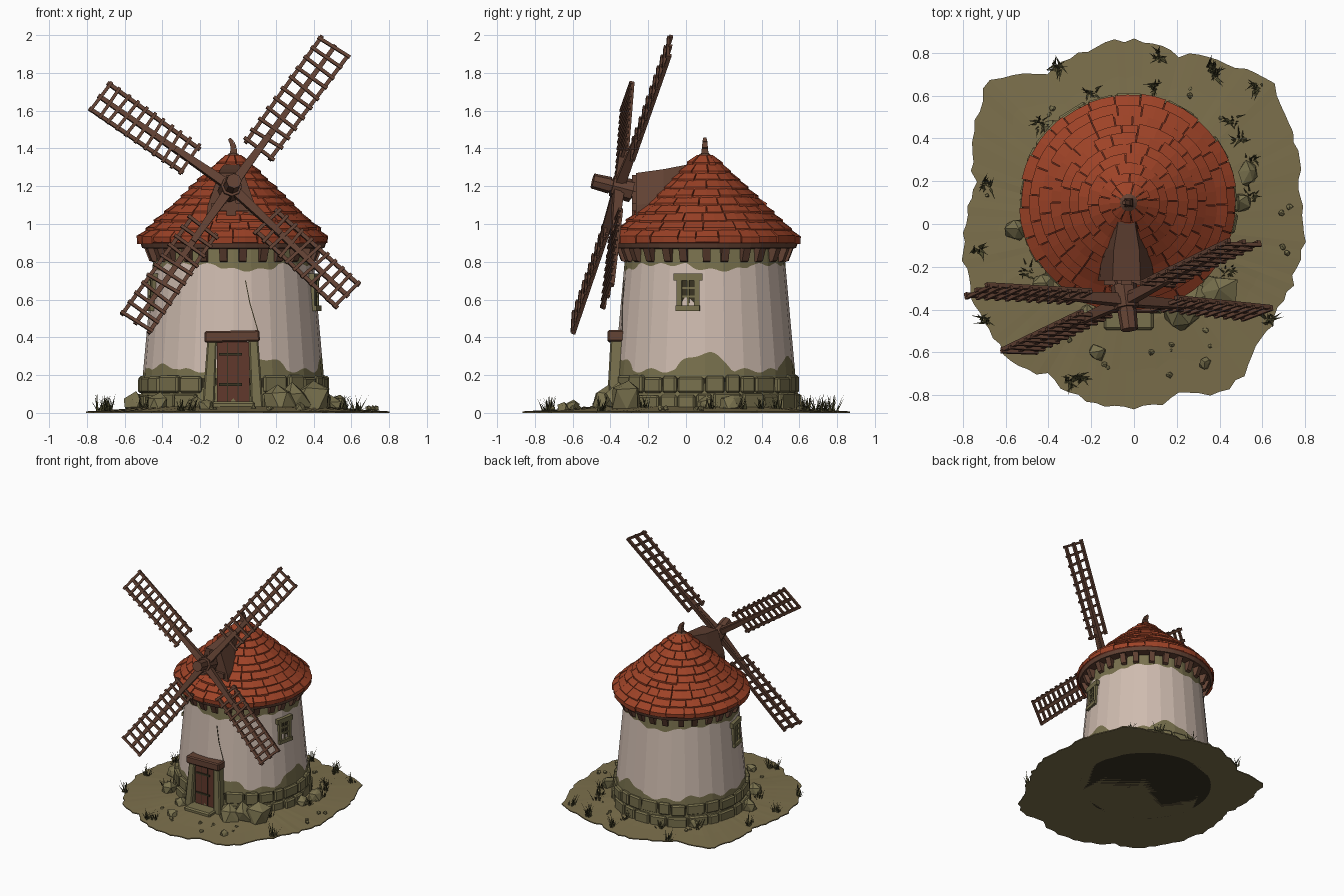
import bpy, bmesh, math, random
from mathutils import Vector, Matrix

random.seed(4)
if "Cube" in bpy.data.objects:
    bpy.data.objects.remove(bpy.data.objects["Cube"])

CX, CY = -0.025, 0.1          # tower axis
FRONT = -math.pi / 2
TAU = math.tau


def material(name, rgb):
    m = bpy.data.materials.new(name)
    m.use_nodes = True
    m.diffuse_color = (*rgb, 1)
    node = m.node_tree.nodes["Principled BSDF"]
    node.inputs["Base Color"].default_value = (*rgb, 1)
    node.inputs["Roughness"].default_value = 0.9
    return m


PLASTER = material("plaster", (0.62, 0.5, 0.43))
STONE = material("olive stone", (0.19, 0.165, 0.075))
GAP = material("dark joints", (0.04, 0.033, 0.016))
EARTH = material("earth", (0.2, 0.16, 0.072))
GRASS = material("grass", (0.07, 0.065, 0.025))
TILE = material("red tile", (0.34, 0.055, 0.02))
UNDER = material("dark red", (0.11, 0.02, 0.01))
WOOD = material("brown wood", (0.125, 0.055, 0.034))
DOOR = material("door wood", (0.12, 0.04, 0.025))


def finish(name, bm, *mats, recalc=True, bevel=0):
    if recalc:
        bmesh.ops.recalc_face_normals(bm, faces=bm.faces)
    mesh = bpy.data.meshes.new(name)
    bm.to_mesh(mesh)
    bm.free()
    ob = bpy.data.objects.new(name, mesh)
    bpy.context.collection.objects.link(ob)
    for m in mats:
        mesh.materials.append(m)
    if bevel:
        mod = ob.modifiers.new("bevel", 'BEVEL')
        mod.width, mod.segments = bevel, 1
    return ob


def hexa(bm, pts, mat=0):
    """Solid from two matching quads."""
    v = [bm.verts.new(p) for p in pts]
    quads = [v[:4], v[4:]] + [[v[i], v[(i + 1) % 4], v[(i + 1) % 4 + 4], v[i + 4]] for i in range(4)]
    for q in quads:
        bm.faces.new(q).material_index = mat


def polar(a, r, z):
    return Vector((CX + r * math.cos(a), CY + r * math.sin(a), z))


def wedge(bm, a0, a1, section, mat=0):
    hexa(bm, [polar(a, r, z) for a in (a0, a1) for r, z in section], mat)


def block(bm, a0, a1, r0, r1, z0, z1, mat=0):
    wedge(bm, a0, a1, [(r0, z0), (r1, z0), (r1, z1), (r0, z1)], mat)


def bar(bm, p0, p1, w, h, up=(0, 1, 0), taper=1, mat=0):
    p0, p1 = Vector(p0), Vector(p1)
    d = (p1 - p0).normalized()
    s = d.cross(Vector(up)).normalized()
    t = s.cross(d)
    hexa(bm, [p + (s * i * w + t * j * h) * k / 2 for p, k in ((p0, 1), (p1, taper))
              for i, j in ((-1, -1), (1, -1), (1, 1), (-1, 1))], mat)


def lathe(name, profile, mats, n=48):
    bm = bmesh.new()
    rings = [[bm.verts.new(polar(TAU * i / n, r, z)) for i in range(n)] for r, z in profile]
    for lo, hi in zip(rings, rings[1:]):
        for i in range(n):
            bm.faces.new((lo[i], lo[(i + 1) % n], hi[(i + 1) % n], hi[i]))
    bm.faces.new(rings[0])
    bm.faces.new(rings[-1])
    return finish(name, bm, *mats)


# Ground: ragged patch rising gently toward the tower
RADII = [.8, .8, .86, .92, .87, .82, .87, .84, .81, .96, .87, .77,
         .79, .82, .84, .86, .82, .85, .87, .83, .9, .82, .79, .79]
bm = bmesh.new()
N = 120
edge = []
for i in range(N):
    k, f = divmod(i / 5, 1)
    r = RADII[int(k)] * (1 - f) + RADII[(int(k) + 1) % 24] * f
    edge.append((TAU * i / N, r + random.uniform(-.016, .012)))
rings = [[bm.verts.new((t * r * math.cos(a), t * r * math.sin(a), z)) for a, r in edge]
         for t, z in ((1, 0), (1, .008), (.8, .018), (.55, .035))]
for lo, hi in zip(rings, rings[1:]):
    for i in range(N):
        bm.faces.new((lo[i], lo[(i + 1) % N], hi[(i + 1) % N], hi[i]))
bm.faces.new(rings[0])
bm.faces.new(rings[-1])
finish("ground", bm, EARTH)


# Tower wall: faceted taper, plaster with worn wavy edges
def wall_r(z):
    return .497 - .09 * z


def wall_point(a, z, sides=28):
    step = TAU / sides
    k = math.cos(step / 2) / math.cos(a % step - step / 2)
    return polar(a, wall_r(z) * k, z)


def worn_low(a):
    return .225 + .09 * max(0, math.sin(5 * a + 1.6)) ** .6 * (.6 + .4 * math.cos(a)) + .012 * math.sin(17 * a)


def worn_high(a):
    return .785 - .03 * max(0, math.sin(4 * a + .8)) ** .5 + .008 * math.sin(19 * a)


bm = bmesh.new()
N = 168
cols = []
for i in range(N):
    a = TAU * i / N
    cols.append([bm.verts.new(wall_point(a, z)) for z in (.01, worn_low(a), worn_high(a), .89)])
for i in range(N):
    c, d = cols[i], cols[(i + 1) % N]
    for j in range(3):
        bm.faces.new((c[j], d[j], d[j + 1], c[j + 1])).material_index = int(j != 1)
finish("tower_wall", bm, PLASTER, STONE)

# Thin crack in the plaster
bm = bmesh.new()
path = [(FRONT + .15, .7), (FRONT + .2, .58), (FRONT + .3, .42)]
for (a, z), (b, y) in zip(path, path[1:]):
    bar(bm, wall_point(a, z), wall_point(b, y), .005, .006)
finish("plaster_crack", bm, GAP)

# Stone footing: two courses over a dark core, open at the door
lathe("footing_core", [(.483, 0), (.483, .185)], [GAP])
bm = bmesh.new()
for row in range(2):
    a = FRONT + .33
    end = FRONT + TAU - .33
    while a < end - .06:
        b = min(a + random.uniform(.17, .32), end)
        r = .507 + random.uniform(-.012, .012) - row * .006
        block(bm, a + .008, b - .008, .45, r, .01 + row * .095,
              .1 + row * .095 + random.uniform(-.008, .008))
        a = b
finish("footing_stones", bm, STONE, bevel=.01)

# Doorway
bm = bmesh.new()
hexa(bm, [(x, y, z) for z in (.05, .375) for x, y in ((-.11, -.3), (.06, -.3), (.06, -.39), (-.11, -.39))])
for z in (.15, .31):
    bar(bm, (-.1, -.392, z), (.02, -.392, z), .014, .012, mat=1)
for x in (-.055, .0):
    bar(bm, (x, -.39, .06), (x, -.39, .37), .004, .006, mat=1)
finish("door", bm, DOOR, GAP)
bm = bmesh.new()
for x, lean in ((-.147, .01), (.092, -.01)):
    bar(bm, (x - lean, -.37, .02), (x + lean, -.36, .385), .064, .1, taper=.8)
finish("door_jambs", bm, STONE, bevel=.008)
bm = bmesh.new()
bar(bm, (-.178, -.365, .402), (.115, -.365, .408), .06, .1)
finish("door_lintel", bm, WOOD, bevel=.008)
bm = bmesh.new()
bar(bm, (-.14, -.42, .035), (.09, -.42, .035), .05, .15)
finish("door_step", bm, STONE, bevel=.01)

# Side windows
for side, mid in (("left", -.2), ("right", math.pi + .2)):
    bm = bmesh.new()
    block(bm, mid - .1, mid + .1, .4, .443, .56, .71, 1)
    block(bm, mid - .17, mid + .17, .4, .46, .7, .738)
    block(bm, mid - .14, mid + .14, .4, .468, .54, .568)
    for s in (-1, 1):
        block(bm, mid + s * .105 - .03, mid + s * .105 + .03, .4, .456, .56, .71)
    block(bm, mid - .012, mid + .012, .4, .45, .56, .71)
    for z in (.61, .655):
        block(bm, mid - .1, mid + .1, .4, .45, z, z + .012)
    finish("window_" + side, bm, STONE, GAP)

# Eave ring and brackets
lathe("eave_ring", [(.41, .868), (.482, .872), (.492, .9), (.41, .9)], [WOOD])
bm = bmesh.new()
for i in range(26):
    a = TAU * (i + random.uniform(-.1, .1)) / 26
    wedge(bm, a - .045, a + .045, [(.4, .79), (.445, .805), (.472, .875), (.4, .875)])
finish("eave_brackets", bm, WOOD)

# Roof: dark cone under rows of rough tiles
lathe("roof_base", [(.485, .89), (.497, .905), (.492, .925), (.045, 1.338)], [UNDER])
bm = bmesh.new()
ROWS = 10
for k in range(ROWS):
    r0 = .502 - .0455 * k
    z0 = .9 + .0435 * k
    count = max(9, round(TAU * r0 / .125))
    start = random.random()
    cuts = [TAU * (i + start + random.uniform(-.22, .22)) / count for i in range(count)]
    cuts.append(cuts[0] + TAU)
    for a, b in zip(cuts, cuts[1:]):
        dr, lift = random.uniform(-.006, .008), random.uniform(-.003, .005)
        gap = .0025 / r0
        m = (a + b) / 2
        for p, q in ((a + gap, m), (m, b - gap)):
            wedge(bm, p, q, [(r0 + dr, z0 + .002 - dr), (r0 + dr + .003, z0 + .033 + lift),
                             (r0 - .052, z0 + .075), (r0 - .052, z0 + .045)])
bmesh.ops.remove_doubles(bm, verts=bm.verts, dist=.0001)
finish("roof_tiles", bm, TILE)

# Roof cap and bent finial
lathe("roof_cap", [(.072, 1.318), (.066, 1.34), (.02, 1.375)], [WOOD], n=12)
bm = bmesh.new()
path = [(0, 1.36, .042), (.003, 1.4, .032), (-.006, 1.43, .026), (-.022, 1.452, .016)]
for (x, z, w), (x2, z2, w2) in zip(path, path[1:]):
    bar(bm, (CX + x, CY, z), (CX + x2, CY, z2), w, w, taper=w2 / w)
finish("finial", bm, WOOD)

# Dormer housing the axle
bm = bmesh.new()
shape = ((-.14, .97), (-.125, 1.1), (-.065, 1.27), (.065, 1.27), (.125, 1.1), (.14, .97))
loops = [[bm.verts.new((-.035 + x * k, y, z + dz)) for x, z in shape]
         for y, k, dz in ((-.265, 1, 0), (-.12, .92, .02), (.01, .6, .045))]
for f, b in zip(loops, loops[1:]):
    for i in range(6):
        bm.faces.new((f[i], f[(i + 1) % 6], b[(i + 1) % 6], b[i]))
bm.faces.new(loops[0])
bm.faces.new(loops[-1])
bar(bm, (-.035, -.27, 1.0), (-.035, -.27, 1.26), .05, .03)
bar(bm, (-.14, -.27, 1.09), (.07, -.27, 1.09), .04, .03)
finish("dormer", bm, WOOD)

# Axle and hub
HUB = Vector((-.04, -.345, 1.19))
SLOPE_X, SLOPE_Z = .126, .256
AXIS = Vector((SLOPE_X, -1, SLOPE_Z)).normalized()
bm = bmesh.new()
for start, end, r in ((-.2, .1, .042), (-.06, .05, .062), (.06, .155, .045)):
    rot = AXIS.to_track_quat('Z', 'Y').to_matrix().to_4x4()
    bmesh.ops.create_cone(bm, cap_ends=True, segments=8, radius1=r, radius2=r * .9, depth=end - start,
                          matrix=Matrix.Translation(HUB + AXIS * (start + end) / 2) @ rot)
finish("axle_hub", bm, WOOD)

# Four lattice sails in one tilted plane
for i, (dx, dz) in enumerate(((.555, .755), (-.7, .49), (.625, -.575), (-.505, -.72))):
    tip = Vector((dx, SLOPE_X * dx + SLOPE_Z * dz, dz))
    length, d = tip.length, tip.normalized()
    s = AXIS.cross(d)
    bm = bmesh.new()

    def at(along, across, out=0):
        return HUB + d * along + s * across + AXIS * out
    bar(bm, at(0, 0), at(length, 0), .04, .034, AXIS, taper=.55)
    bar(bm, at(0, 0, .02), at(.36, 0, .01), .052, .04, AXIS, taper=.6)
    for side in (-1, 1):
        bar(bm, at(.25, side * .078), at(length, side * .086), .02, .02, AXIS)
    for j in range(11):
        t = .265 + (length - .28) * j / 10
        skew = random.uniform(-.008, .008)
        bar(bm, at(t - skew, -.1, .01), at(t + skew, .1, .01), .017, .016, AXIS)
    finish("sail_%d" % (i + 1), bm, WOOD)

# Boulders near the footing and scattered pebbles
ROCKS = [(.4, -.32, .1), (.22, -.42, .085), (.3, -.36, .09), (-.17, -.6, .04), (.53, .24, .06), (.5, .1, .05),
         (-.55, -.03, .06), (-.42, -.28, .06), (.33, -.65, .03), (-.22, -.42, .05), (-.38, .45, .05)]
for _ in range(22):
    a, r = random.uniform(0, TAU), random.uniform(.58, .74)
    ROCKS.append((r * math.cos(a), r * math.sin(a), random.uniform(.008, .018)))
bm = bmesh.new()
for x, y, size in ROCKS:
    place = Matrix.Translation((x, y, .015 + size * .55)) @ Matrix.Rotation(random.uniform(0, TAU), 4, 'Z')
    new = bmesh.ops.create_icosphere(bm, subdivisions=1, radius=size, matrix=place)["verts"]
    for v in new:
        v.co += Vector([random.uniform(-.22, .22) * size for _ in range(3)])
        v.co.z = max(v.co.z, .005)
finish("rocks", bm, STONE)

# Grass tufts
TUFTS = [(-.36, .73), (.12, .78), (.36, .73), (.58, .64), (-.43, .47), (.5, .4), (.54, .3), (.46, .48),
         (-.73, -.12), (-.7, -.45), (-.25, -.72), (-.3, -.74), (.63, -.45), (-.5, -.22), (.38, .7),
         (.55, .12), (-.69, .18), (-.2, .62), (.44, -.22), (.1, .64)]
bm = bmesh.new()
for x, y in TUFTS:
    for _ in range(16):
        a, reach = random.uniform(0, TAU), random.uniform(.015, .06)
        base = Vector((x, y, .01)) + Vector((random.uniform(-.02, .02), random.uniform(-.02, .02), 0))
        across = Vector((-math.sin(a), math.cos(a), 0)) * .006
        top = base + Vector((math.cos(a) * reach, math.sin(a) * reach, random.uniform(.03, .095)))
        bm.faces.new([bm.verts.new(p) for p in (base - across, base + across, top)])
finish("grass", bm, GRASS, recalc=False)
